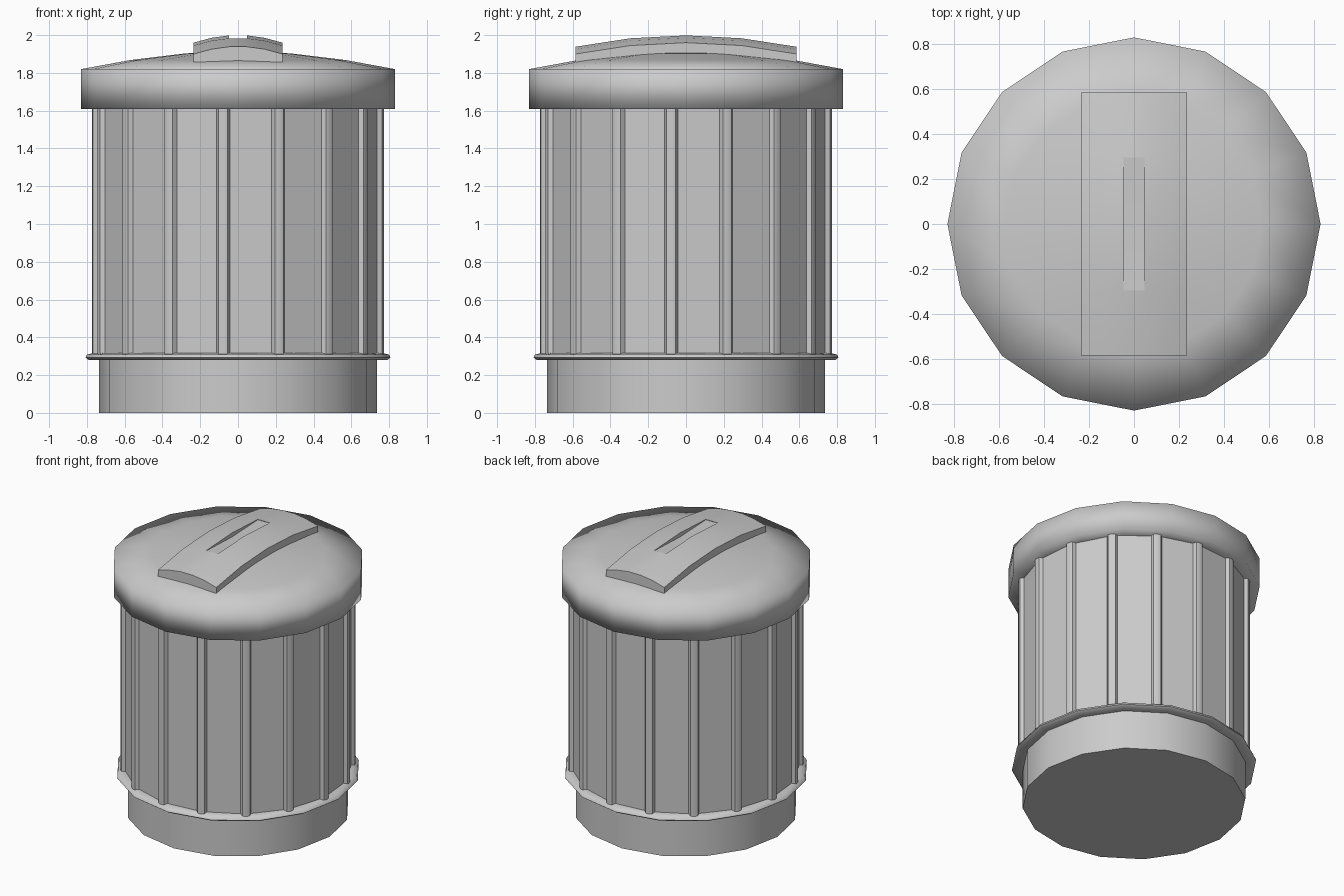
import bpy, bmesh, math

if "Cube" in bpy.data.objects:
    bpy.data.objects.remove(bpy.data.objects["Cube"])

SIDES = 16


def finish(name, bm, angle=None):
    bmesh.ops.recalc_face_normals(bm, faces=bm.faces)
    for f in bm.faces:
        f.smooth = True
    me = bpy.data.meshes.new(name)
    bm.to_mesh(me)
    bm.free()
    ob = bpy.data.objects.new(name, me)
    bpy.context.collection.objects.link(ob)
    if angle:
        bpy.ops.object.select_all(action='DESELECT')
        ob.select_set(True)
        bpy.context.view_layer.objects.active = ob
        bpy.ops.object.shade_smooth_by_angle(angle=math.radians(angle))
    return ob


def loft(name, rings, angle=None):
    """Skin a stack of closed rings and cap both ends."""
    bm = bmesh.new()
    loops = [[bm.verts.new(p) for p in ring] for ring in rings]
    n = len(loops[0])
    for lo, hi in zip(loops, loops[1:]):
        for i in range(n):
            j = (i + 1) % n
            bm.faces.new((lo[i], lo[j], hi[j], hi[i]))
    bm.faces.new(loops[0][::-1])
    bm.faces.new(loops[-1])
    return finish(name, bm, angle)


def ring(r, z):
    step = 2 * math.pi / SIDES
    return [(r * math.cos(i * step), r * math.sin(i * step), z) for i in range(SIDES)]


def turned(name, profile, angle=None):
    return loft(name, [ring(r, z) for r, z in profile], angle)


# Base drum and the thin flange above it
turned("base", [(0.735, 0), (0.735, 0.29)], 40)
turned("flange", [(0.72, 0.283), (0.79, 0.28), (0.807, 0.292),
                  (0.80, 0.308), (0.76, 0.318), (0.70, 0.318)], 60)

# Ribbed body: flat panels with a raised rib at each corner
section = []
for k in range(SIDES):
    centre = -96 + k * 360 / SIDES
    for da, r in ((-2.7, 0.745), (-1.8, 0.77), (0, 0.776), (1.8, 0.77), (2.7, 0.745)):
        a = math.radians(centre + da)
        section.append((r * math.cos(a), r * math.sin(a)))
loft("body", [[(x, y, z) for x, y in section] for z in (0.305, 1.63)], 30)

# Domed lid
turned("lid", [(0.70, 1.61), (0.83, 1.61), (0.83, 1.82), (0.57, 1.868),
               (0.28, 1.903), (0.05, 1.916)])

# Handle: arched plate with a shallow slot along the top
XS = (-0.235, -0.14, -0.047, 0.047, 0.14, 0.235)
YS = (-0.585, -0.295, 0, 0.295, 0.585)
bm = bmesh.new()
grid = [[bm.verts.new((x, y, 2.0 - 0.06 * (y / 0.585) ** 2 - 0.04 * (x / 0.235) ** 2))
         for y in YS] for x in XS]
slot = []
for i in range(len(XS) - 1):
    for j in range(len(YS) - 1):
        f = bm.faces.new((grid[i][j], grid[i + 1][j], grid[i + 1][j + 1], grid[i][j + 1]))
        if i == 2 and j in (1, 2):
            slot.append(f)
# Skirt down into the lid
border = [e for e in bm.edges if e.is_boundary]
skirt = bmesh.ops.extrude_edge_only(bm, edges=border)["geom"]
for v in skirt:
    if isinstance(v, bmesh.types.BMVert):
        v.co.z = 1.855
bmesh.ops.holes_fill(bm, edges=[e for e in bm.edges if e.is_boundary], sides=0)
# Sink the slot floor, deepest in the middle
floor = bmesh.ops.extrude_face_region(bm, geom=slot)["geom"]
bmesh.ops.delete(bm, geom=[f for f in slot if f.is_valid], context='FACES_ONLY')
for v in floor:
    if isinstance(v, bmesh.types.BMVert):
        v.co.z -= 0.03 if abs(v.co.y) < 0.1 else 0.003
finish("handle", bm, 40)
